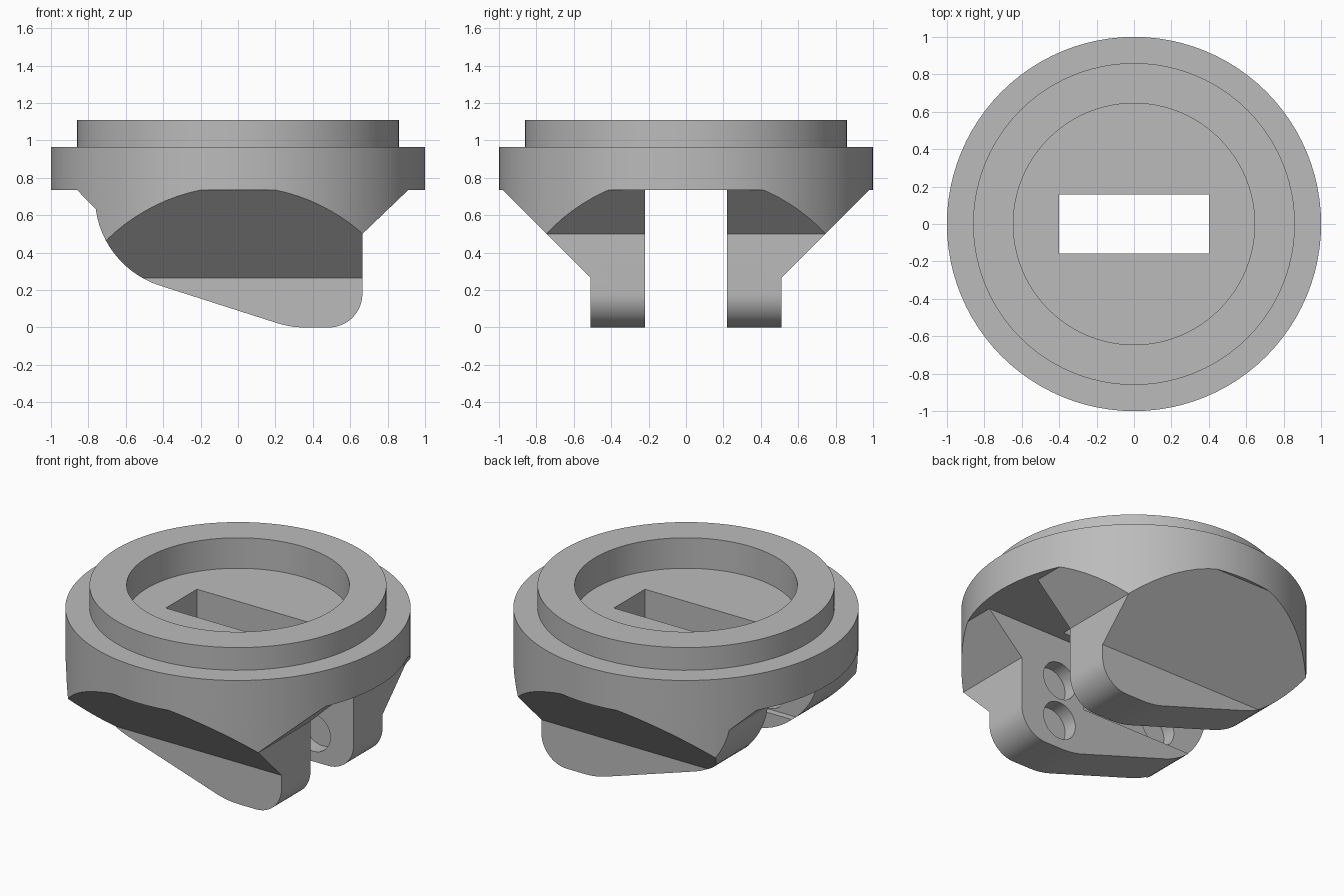
import bpy, bmesh, math
from mathutils import Vector

if "Cube" in bpy.data.objects:
    bpy.data.objects.remove(bpy.data.objects["Cube"], do_unlink=True)

SEGMENTS = 96
UNDERSIDE = 0.735

grey = bpy.data.materials.new("plain grey")
grey.use_nodes = True
grey.diffuse_color = (0.5, 0.5, 0.5, 1)
grey.node_tree.nodes["Principled BSDF"].inputs["Base Color"].default_value = (0.5, 0.5, 0.5, 1)


def make_object(name, bm):
    bmesh.ops.recalc_face_normals(bm, faces=bm.faces)
    mesh = bpy.data.meshes.new(name)
    bm.to_mesh(mesh)
    bm.free()
    mesh.materials.append(grey)
    obj = bpy.data.objects.new(name, mesh)
    bpy.context.collection.objects.link(obj)
    return obj


def prism(name, points, offset):
    """Extrude a closed outline of 3D points along an offset."""
    bm = bmesh.new()
    face = bm.faces.new([bm.verts.new(p) for p in points])
    geom = bmesh.ops.extrude_face_region(bm, geom=[face])["geom"]
    moved = [g for g in geom if isinstance(g, bmesh.types.BMVert)]
    bmesh.ops.translate(bm, verts=moved, vec=offset)
    return make_object(name, bm)


def box(name, low, high):
    (x0, y0, z0), (x1, y1, z1) = low, high
    outline = [(x0, y0, z0), (x1, y0, z0), (x1, y1, z0), (x0, y1, z0)]
    return prism(name, outline, (0, 0, z1 - z0))


def lathe(name, profile):
    """Turn an open radius/height profile about the z axis."""
    bm = bmesh.new()
    verts = [bm.verts.new((r, 0, z)) for r, z in profile]
    edges = [bm.edges.new(pair) for pair in zip(verts, verts[1:])]
    bmesh.ops.spin(bm, geom=verts + edges, cent=(0, 0, 0), axis=(0, 0, 1),
                   angle=math.tau, steps=SEGMENTS, use_duplicate=False)
    bmesh.ops.remove_doubles(bm, verts=bm.verts, dist=0.0001)
    return make_object(name, bm)


def carve(obj, tool, operation="DIFFERENCE"):
    """Apply a boolean with a helper solid, then discard the helper."""
    mod = obj.modifiers.new("carve", "BOOLEAN")
    mod.object, mod.operation, mod.solver = tool, operation, "EXACT"
    bpy.context.view_layer.update()
    evaluated = obj.evaluated_get(bpy.context.evaluated_depsgraph_get())
    result = bpy.data.meshes.new_from_object(evaluated)
    obj.modifiers.clear()
    obj.data = result
    bpy.data.objects.remove(tool, do_unlink=True)


def arc(cx, cz, radius, start, end, steps):
    angles = [math.radians(start + (end - start) * i / steps) for i in range(steps + 1)]
    return [(cx + radius * math.cos(a), cz + radius * math.sin(a)) for a in angles]


def finish(obj):
    bpy.ops.object.select_all(action="DESELECT")
    obj.select_set(True)
    bpy.context.view_layer.objects.active = obj
    bpy.ops.object.shade_smooth_by_angle(angle=math.radians(25))


# Stepped round cap with a circular recess and a rectangular through slot
cap = lathe("round_cap", [(0, UNDERSIDE), (1, UNDERSIDE), (1, 0.965), (0.86, 0.965),
                          (0.86, 1.11), (0.645, 1.11), (0.645, 0.915), (0, 0.915)])
carve(cap, box("slot_cutter", (-0.4, -0.157, 0.5), (0.4, 0.157, 1.3)))
finish(cap)

# Side outline of a jaw: rounded toe, sloping underside, curved heel
outline = [(0.91, UNDERSIDE), (-0.86, UNDERSIDE), (-0.76, 0.632)]
outline += arc(-0.265, 0.70, 0.5, 193, 252, 12)
outline += arc(0.36, 0.5, 0.5, 252, 270, 5)
outline += arc(0.485, 0.18, 0.18, 270, 360, 12)
outline += [(0.665, 0.5)]

# End outline of a jaw: upright foot with a flared flank
flank = [(0.1, -0.1), (0.51, -0.1), (0.51, 0.265), (0.98, UNDERSIDE),
         (0.98, 0.9), (0.1, 0.9)]

for name, side in (("front_jaw", -1), ("back_jaw", 1)):
    jaw = prism(name, [(x, side * 0.218, z) for x, z in outline], (0, side * 0.9, 0))
    carve(jaw, prism("flank_cutter", [(-2, side * y, z) for y, z in flank], (4, 0, 0)),
          "INTERSECT")
    carve(jaw, lathe("round_cutter", [(0, -0.2), (1, -0.2), (1, 1), (0, 1)]), "INTERSECT")

    # Shallow channel along the inner face, open at the heel
    ys = sorted((side * 0.1, side * 0.26))
    carve(jaw, box("channel_cutter", (-1.2, ys[0], 0.325), (0.2, ys[1], 0.72)))

    # Blind round sockets in the inner face
    for x, z, depth in ((0.38, 0.45, 0.31), (0.38, 0.185, 0.31), (-0.4, 0.45, 0.35)):
        ring = [(px, side * 0.1, pz) for px, pz in arc(x, z, 0.12, 0, 348.75, 31)]
        carve(jaw, prism("socket_cutter", ring, (0, side * (depth - 0.1), 0)))
    finish(jaw)
